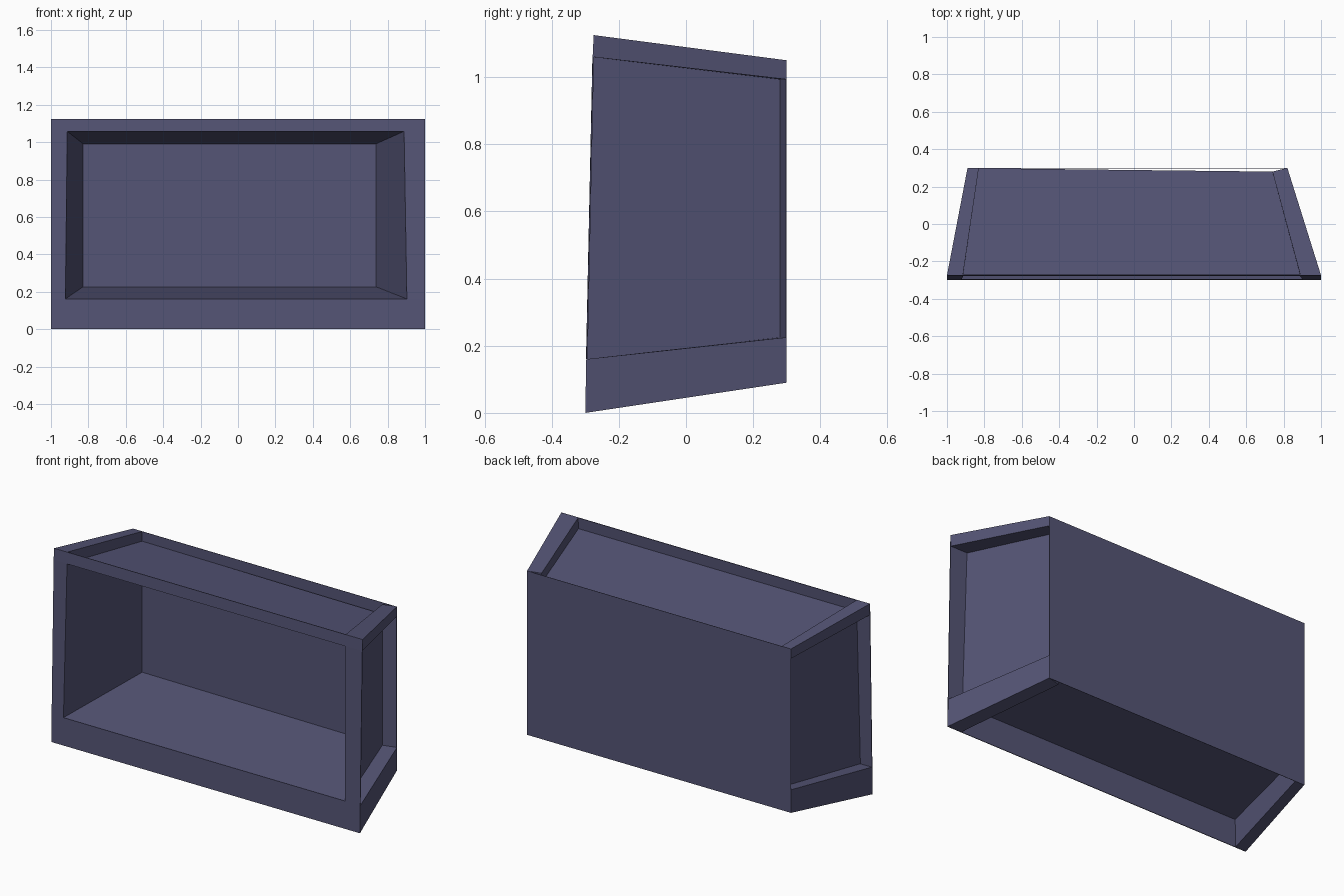
import bpy

if "Cube" in bpy.data.objects:
    bpy.data.objects.remove(bpy.data.objects["Cube"])

mat = bpy.data.materials.new("slate_blue")
mat.diffuse_color = (0.09, 0.09, 0.18, 1)
mat.use_nodes = True
mat.node_tree.nodes["Principled BSDF"].inputs["Base Color"].default_value = mat.diffuse_color

# Section grids: rows go bottom to top, columns left to right
Z_FRONT = [0.0, 0.16, 1.06, 1.125]
Y_FRONT = [-0.30, -0.297, -0.278, -0.275]
LEFT_IN = [-0.93, -0.925, -0.915, -0.915]
RIGHT_IN = [0.91, 0.905, 0.89, 0.89]
Z_BACK = [0.09, 0.225, 0.993, 1.05]
X_BACK = [-0.89, -0.83, 0.74, 0.82]
Y_BACK = [0.30, 0.298, 0.28, 0.30]


def front(c, r):
    return ((-1, LEFT_IN[r], RIGHT_IN[r], 1)[c], Y_FRONT[r], Z_FRONT[r])


def back(c, r):
    return (X_BACK[c], Y_BACK[c], Z_BACK[r])


def make(name, verts, faces, sheet=0):
    me = bpy.data.meshes.new(name)
    me.from_pydata(verts, [], faces)
    me.materials.append(mat)
    ob = bpy.data.objects.new(name, me)
    bpy.context.collection.objects.link(ob)
    if sheet:
        mod = ob.modifiers.new("thickness", 'SOLIDIFY')
        mod.thickness = sheet
        mod.offset = -1
    return ob


# Thin frame around the open front
verts = [front(c, r) for r in range(4) for c in range(4)]
faces = [(r*4+c, r*4+c+1, r*4+c+5, r*4+c+4)
         for r in range(3) for c in range(3) if (c, r) != (1, 1)]
make("front_frame", verts, faces, 0.004)

# Four solid corner rails running front to back
BOX = [(0, 1, 2, 3), (7, 6, 5, 4), (0, 4, 5, 1), (1, 5, 6, 2), (2, 6, 7, 3), (3, 7, 4, 0)]
for side, c in (("left", 0), ("right", 2)):
    for level, r in (("lower", 0), ("upper", 2)):
        ring = [(c, r), (c+1, r), (c+1, r+1), (c, r+1)]
        make(f"{level}_{side}_rail",
             [front(*p) for p in ring] + [back(*p) for p in ring], BOX)

# Inner compartment: floor, ceiling, sides and back, open at the front
ring = [(1, 1), (2, 1), (2, 2), (1, 2)]
make("inner_compartment", [front(*p) for p in ring] + [back(*p) for p in ring],
     [f for f in BOX[1:]], 0.003)

# Right rear edge strip, slanting from the compartment to the back panel
make("rear_edge_strip", [back(2, 1), back(3, 1), back(3, 2), back(2, 2)], [(0, 1, 2, 3)])

# Full flat back panel
xl, xr, zb, zt = X_BACK[0], X_BACK[3], Z_BACK[0], Z_BACK[3]
make("back_panel", [(xr, 0.30, zb), (xl, 0.30, zb), (xl, 0.30, zt), (xr, 0.30, zt)],
     [(0, 1, 2, 3)], 0.002)
